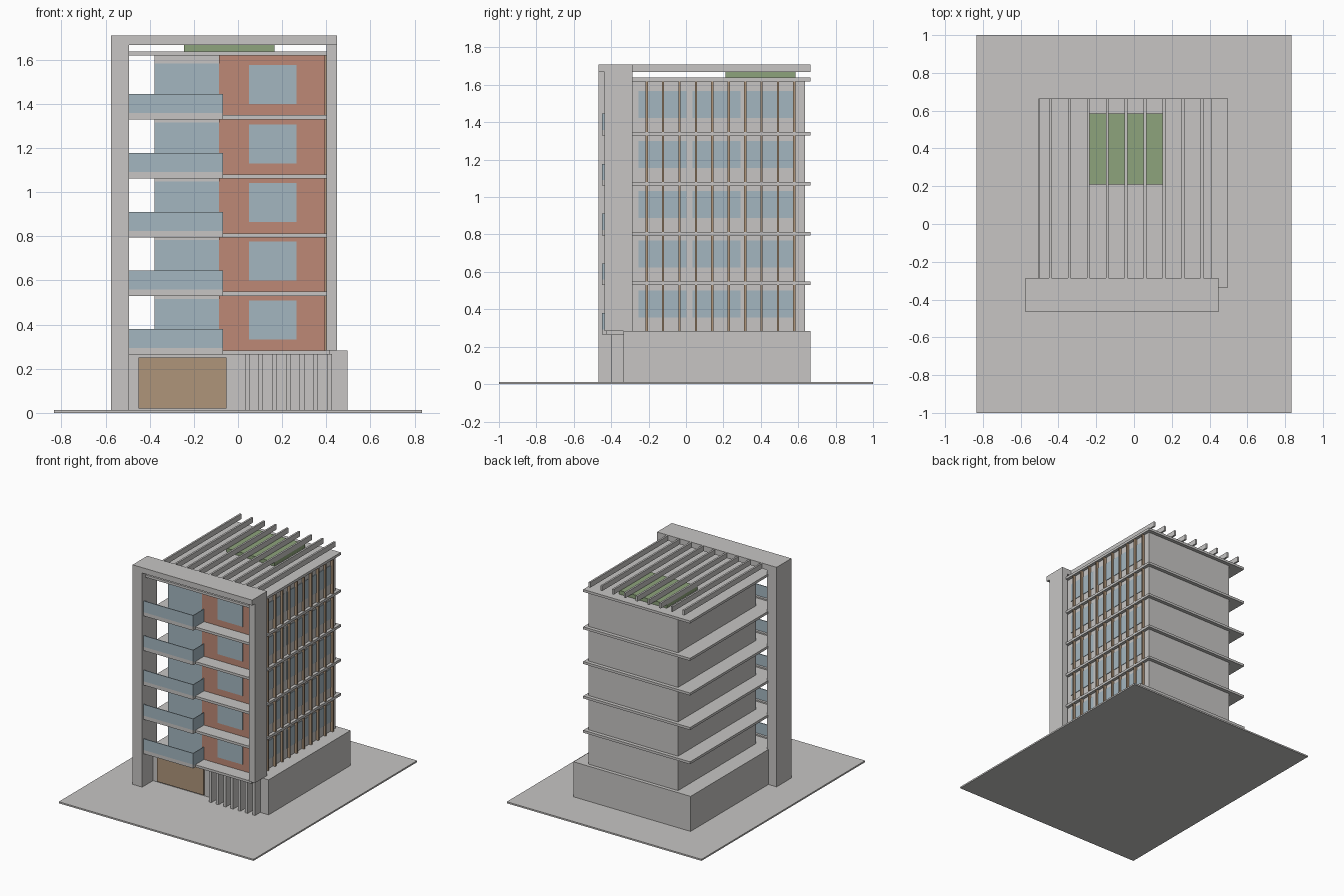
import bpy
import bmesh

if "Cube" in bpy.data.objects:
    bpy.data.objects.remove(bpy.data.objects["Cube"], do_unlink=True)


def material(name, rgb):
    m = bpy.data.materials.new(name)
    m.use_nodes = True
    m.diffuse_color = (*rgb, 1)
    m.node_tree.nodes["Principled BSDF"].inputs["Base Color"].default_value = (*rgb, 1)
    return m


concrete = material("concrete_grey", (0.57, 0.56, 0.55))
brick = material("terracotta", (0.51, 0.25, 0.18))
glass = material("pale_blue_glass", (0.37, 0.47, 0.53))
wood = material("wood_brown", (0.43, 0.30, 0.195))
green = material("roof_green", (0.27, 0.37, 0.20))


def boxes(name, mat, spans):
    """One object made of boxes, each given as (x range, y range, z range)."""
    bm = bmesh.new()
    for span in spans:
        verts = bmesh.ops.create_cube(bm, size=1)["verts"]
        for v in verts:
            for axis, (low, high) in enumerate(span):
                v.co[axis] = low if v.co[axis] < 0 else high
    mesh = bpy.data.meshes.new(name)
    bm.to_mesh(mesh)
    bm.free()
    mesh.materials.append(mat)
    obj = bpy.data.objects.new(name, mesh)
    bpy.context.collection.objects.link(obj)
    return obj


# Shared dimensions
FLOORS = [0.283, 0.549, 0.814, 1.081, 1.349]
ROOF = 1.638
SLAB = 0.019
LEFT, RIGHT = -0.378, 0.39
FRONT, BACK = -0.31, 0.637
RAIL_Y, RAIL_END = -0.447, -0.068

# Ground and ground floor
boxes("ground_plate", concrete, [((-0.833, 0.833), (-1, 1), (0, 0.012))])
boxes("base_block", concrete, [((-0.505, 0.497), (-0.335, 0.665), (0.012, 0.283))])
boxes("entrance_door", wood, [((-0.452, -0.053), (-0.344, -0.335), (0.02, 0.25))])
boxes("base_fins", concrete,
      [((x, x + 0.021), (-0.40, -0.335), (0.012, 0.266))
       for x in [0.031 + 0.0622 * i for i in range(7)]])

# Main block and floor slabs
boxes("main_block", concrete, [((LEFT, RIGHT), (FRONT, BACK), (0.283, ROOF - SLAB))])
boxes("floor_slabs", concrete,
      [((-0.5, 0.414), (-0.425, 0.665), (z - SLAB, z)) for z in FLOORS + [ROOF]])

# Front wall: terracotta panels, glazing and windows
ceilings = [z - SLAB for z in FLOORS[1:] + [ROOF]]
boxes("terracotta_panels", brick,
      [((-0.085, RIGHT + 0.005), (FRONT - 0.008, FRONT), (z, top))
       for z, top in zip(FLOORS, ceilings)])
boxes("balcony_glazing", glass,
      [((LEFT, -0.085), (FRONT - 0.004, FRONT), (z, z + 0.234)) for z in FLOORS])
boxes("front_windows", glass,
      [((0.05, 0.265), (FRONT - 0.012, FRONT - 0.008), (z + 0.05, z + 0.227)) for z in FLOORS])

# Side windows and upright wooden slats
boxes("side_windows", glass,
      [((RIGHT, RIGHT + 0.004), (y, y + 0.256), (z + 0.074, z + 0.218))
       for z in FLOORS for y in (-0.253, 0.036, 0.323)])
boxes("side_slats", wood,
      [((RIGHT, RIGHT + 0.02), (y - 0.006, y + 0.006), (z, top))
       for z, top in zip(FLOORS, ceilings) for y in [-0.21 + 0.0877 * i for i in range(10)]])

# Balcony railings with a return to the wall, on low curbs
boxes("balcony_curbs", concrete,
      [((-0.493, RAIL_END), (-0.45, -0.425), (z - SLAB, z + 0.01)) for z in FLOORS])
rails = []
for z in FLOORS:
    height = (z + 0.01, z + 0.097)
    rails.append(((-0.493, RAIL_END), (RAIL_Y - 0.003, RAIL_Y + 0.003), height))
    rails.append(((RAIL_END - 0.005, RAIL_END), (RAIL_Y, FRONT), (z, z + 0.097)))
boxes("balcony_railings", glass, rails)

# Front portal frame
boxes("portal_frame", concrete, [
    ((-0.575, -0.493), (-0.467, -0.286), (0.012, 1.668)),
    ((0.40, 0.448), (-0.435, -0.286), (0.283, 1.668)),
    ((-0.575, 0.448), (-0.467, -0.286), (1.668, 1.71)),
])

# Roof pergola and roof garden
boxes("pergola_beams", concrete,
      [((x - 0.007, x + 0.007), (-0.286, 0.665), (1.668, 1.708))
       for x in [-0.444 + 0.1005 * i for i in range(9)]])
boxes("roof_garden", green, [((-0.245, 0.165), (0.21, 0.585), (ROOF, 1.668))])
